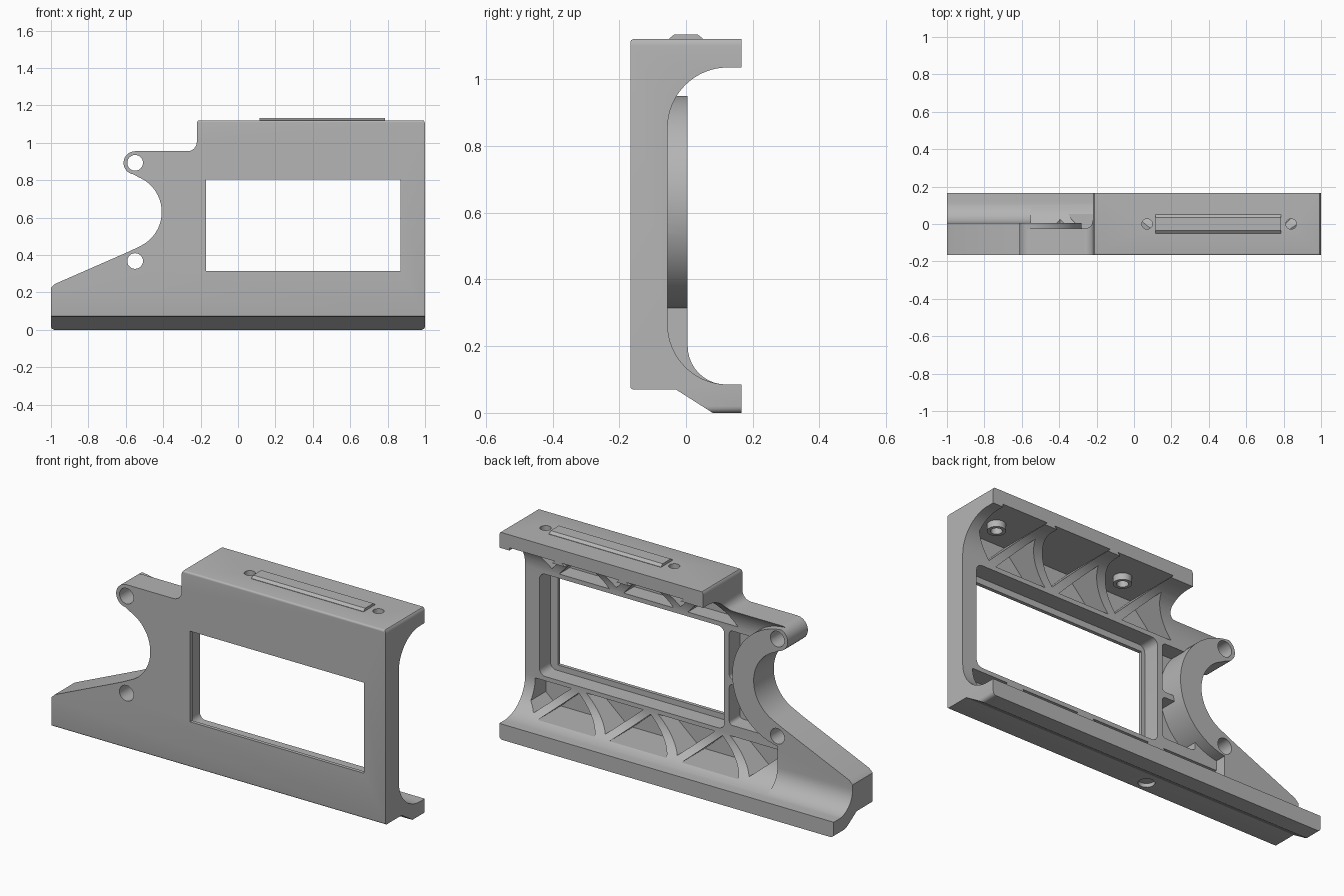
import bpy, bmesh, math

if "Cube" in bpy.data.objects:
    bpy.data.objects.remove(bpy.data.objects["Cube"], do_unlink=True)

grey = bpy.data.materials.new("plain_grey")
grey.use_nodes = True
COLOUR = (0.46, 0.46, 0.46, 1)
grey.diffuse_color = COLOUR
grey.node_tree.nodes["Principled BSDF"].inputs["Base Color"].default_value = COLOUR

D = 0.167  # half depth


def arc(cx, cy, r, a0, a1, n=16):
    """Points along an arc, angles in degrees."""
    out = []
    for i in range(n + 1):
        a = math.radians(a0 + (a1 - a0) * i / n)
        out.append((cx + r * math.cos(a), cy + r * math.sin(a)))
    return out


def disc(cx, cy, r):
    return arc(cx, cy, r, 0, 345, 23)


def round_rect(x0, x1, z0, z1, r):
    return (arc(x1 - r, z1 - r, r, 0, 90, 5) + arc(x0 + r, z1 - r, r, 90, 180, 5)
            + arc(x0 + r, z0 + r, r, 180, 270, 5) + arc(x1 - r, z0 + r, r, 270, 360, 5))


def prism(name, pts, axis, lo, hi):
    """Extrude a flat outline along an axis."""
    place = {"x": lambda p, t: (t, p[0], p[1]),
             "y": lambda p, t: (p[0], t, p[1]),
             "z": lambda p, t: (p[0], p[1], t)}[axis]
    bm = bmesh.new()
    a = [bm.verts.new(place(p, lo)) for p in pts]
    b = [bm.verts.new(place(p, hi)) for p in pts]
    bm.faces.new(a)
    bm.faces.new(b[::-1])
    for i in range(len(pts)):
        j = (i + 1) % len(pts)
        bm.faces.new((a[i], b[i], b[j], a[j]))
    bmesh.ops.recalc_face_normals(bm, faces=bm.faces)
    mesh = bpy.data.meshes.new(name)
    bm.to_mesh(mesh)
    bm.free()
    mesh.materials.append(grey)
    ob = bpy.data.objects.new(name, mesh)
    bpy.context.collection.objects.link(ob)
    return ob


def combine(target, tool, operation):
    """Apply a boolean and discard the tool."""
    mod = target.modifiers.new("combine", "BOOLEAN")
    mod.operation, mod.solver, mod.object = operation, "EXACT", tool
    bpy.context.view_layer.objects.active = target
    bpy.ops.object.modifier_apply(modifier=mod.name)
    bpy.data.objects.remove(tool, do_unlink=True)


def cut(pts, axis, lo, hi):
    combine(frame, prism("cutter", pts, axis, lo, hi), "DIFFERENCE")


def add(pts, axis, lo, hi):
    combine(frame, prism("addition", pts, axis, lo, hi), "UNION")


# Channel section: wall with a top and bottom flange
section = ([(D, 0), (D, 0.085)]
           + arc(0.125, 0.265, 0.18, 270, 180)
           + arc(0.125, 0.855, 0.18, 180, 90)
           + [(D, 1.035), (D, 1.12)]
           + arc(-D + 0.01, 1.11, 0.01, 90, 180, 4)
           + arc(-D + 0.01, 0.08, 0.01, 180, 270, 4)
           + [(-0.03, 0.07), (0.08, 0)])
frame = prism("frame", section, "x", -1.1, 1.1)

# Triangular truss pockets in the lower and upper corners
FLOOR, CEILING, SKIN = 0.1, 1.05, -0.145


def triangle(cx, half, base, tip):
    right = min(cx + half, 0.94)
    pts = [(cx - half, base), (right, base)]
    if right < cx + half:
        pts.append((right, base + (tip - base) * (cx + half - right) / half))
    return pts + [(cx, tip)]


for i in range(3):
    cut(triangle(0.68 - 0.43 * i, 0.17, FLOOR, 0.25), "y", SKIN, 0.2)
for i in range(4):
    cut(triangle(0.895 - 0.43 * i, 0.17, 0.262, 0.115), "y", SKIN, 0.2)
for i in range(3):
    cut(triangle(0.84 - 0.385 * i, 0.17, CEILING, 0.88), "y", SKIN, 0.2)
    cut(triangle(0.647 - 0.385 * i, 0.15, 0.862, 1.02), "y", SKIN, 0.2)

# Window recess and the slots beside the curved arm
cut(round_rect(-0.19, 0.915, 0.285, 0.838, 0.035), "y", -0.148, 0.2)
cut(round_rect(-0.42, -0.22, 0.32, 0.54, 0.02), "y", SKIN, 0.2)
cut(round_rect(-0.42, -0.22, 0.57, 0.83, 0.02), "y", SKIN, 0.2)

# Thick curved arm and tail
add([(-1.1, 0.09), (-0.55, 0.09)] + arc(-0.6, 0.63, 0.32, -81, 90, 32)
    + [(-0.7, 0.97), (-1.1, 0.97)], "y", -0.16, 0.005)
add([(-0.1, 0.08), (-0.1, 0.2)] + arc(0.12, 0.2, 0.115, 180, 270, 10) + [(0.12, 0.08)],
    "x", -1.05, -0.55)

# Screw bosses under the top flange
for x in (0.07, 0.84):
    add(disc(x, 0, 0.045), "z", 1.015, 1.08)

# Trim everything to the front silhouette
outline = (arc(-0.98, 0.02, 0.02, 180, 270, 4) + arc(0.98, 0.02, 0.02, 270, 360, 4)
           + arc(0.97, 1.1, 0.03, 0, 90, 5)
           + arc(-0.19, 1.1, 0.03, 90, 180, 5)
           + arc(-0.27, 1.005, 0.05, 0, -90, 6)
           + arc(-0.55, 0.893, 0.062, 90, 262, 16)
           + arc(-0.61, 0.63, 0.202, 68, -66, 32)
           + [(-0.58, 0.42), (-0.98, 0.245), (-1, 0.225)])
combine(frame, prism("silhouette", outline, "y", -0.3, 0.3), "INTERSECT")

# Window, pivot holes, flange holes and underside hole
cut([(-0.17, 0.315), (0.87, 0.315), (0.87, 0.805), (-0.17, 0.805)], "y", -0.3, 0.1)
for z in (0.893, 0.368):
    cut(disc(-0.55, z, 0.042), "y", -0.3, 0.3)
for x in (0.07, 0.84):
    cut(disc(x, 0, 0.028), "z", 0.99, 1.2)
cut(disc(-0.16, -0.1, 0.04), "z", -0.1, 0.09)

# Raised strip on top with sloping long sides
strip = prism("top_strip", [(-0.05, 1.115), (0.05, 1.115), (0.05, 1.122),
                            (0.035, 1.134), (-0.035, 1.134), (-0.05, 1.122)],
              "x", 0.115, 0.785)

# Smooth the curved walls, keep the corners crisp
for ob in (frame, strip):
    bpy.ops.object.select_all(action="DESELECT")
    ob.select_set(True)
    bpy.context.view_layer.objects.active = ob
    bpy.ops.object.shade_smooth_by_angle(angle=math.radians(25))
